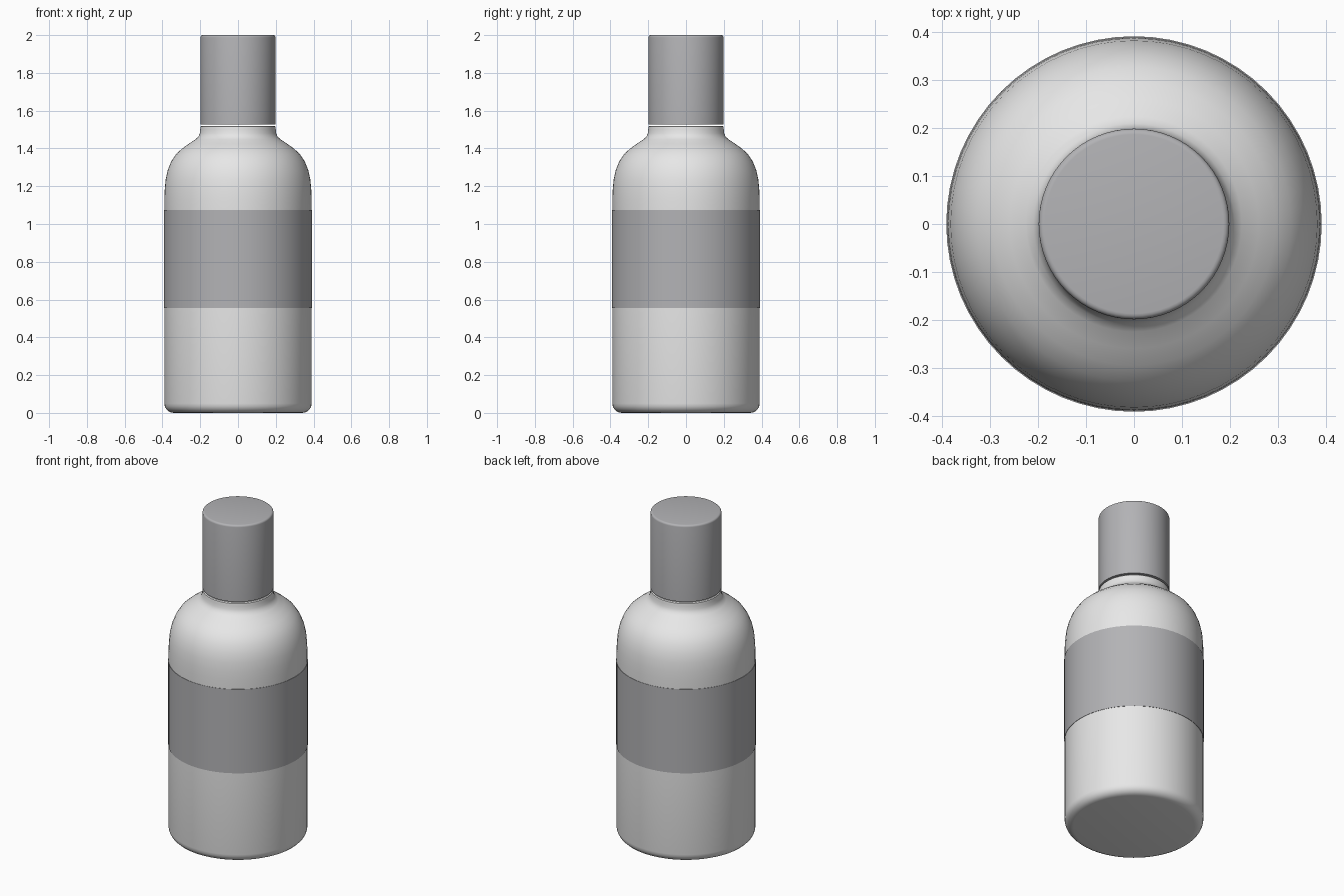
import bpy, bmesh, math

if "Cube" in bpy.data.objects:
    bpy.data.objects.remove(bpy.data.objects["Cube"])

SIDES = 64

def material(name, rgb):
    m = bpy.data.materials.new(name)
    m.diffuse_color = (*rgb, 1)
    m.use_nodes = True
    m.node_tree.nodes["Principled BSDF"].inputs["Base Color"].default_value = m.diffuse_color
    return m

def lathe(name, profile, mat, closed=False, angle=35):
    """Spin (radius, height) points round z; radius 0 points become poles."""
    bm = bmesh.new()
    verts = [bm.verts.new((r, 0, z)) for r, z in profile]
    edges = [bm.edges.new(p) for p in zip(verts, verts[1:])]
    if closed:
        edges.append(bm.edges.new((verts[-1], verts[0])))
    bmesh.ops.spin(bm, geom=verts + edges, cent=(0, 0, 0), axis=(0, 0, 1),
                   angle=math.tau, steps=SIDES, use_duplicate=False)
    bmesh.ops.remove_doubles(bm, verts=bm.verts[:], dist=1e-5)
    bmesh.ops.recalc_face_normals(bm, faces=bm.faces[:])
    mesh = bpy.data.meshes.new(name)
    bm.to_mesh(mesh)
    bm.free()
    mesh.materials.append(mat)
    ob = bpy.data.objects.new(name, mesh)
    bpy.context.collection.objects.link(ob)
    bpy.ops.object.select_all(action='DESELECT')
    ob.select_set(True)
    bpy.context.view_layer.objects.active = ob
    bpy.ops.object.shade_smooth_by_angle(angle=math.radians(angle))
    return ob

def fillet(cx, cz, r, a0, a1, n=5):
    """Arc points between two angles in degrees."""
    return [(cx + r * math.cos(math.radians(a0 + (a1 - a0) * i / n)),
             cz + r * math.sin(math.radians(a0 + (a1 - a0) * i / n))) for i in range(n + 1)]

white = material("bottle white", (0.8, 0.8, 0.8))
grey = material("cool grey", (0.45, 0.45, 0.465))

# Bottle: rounded foot, straight wall, domed shoulder, short neck
shoulder = [(0.388, 1.18), (0.383, 1.235), (0.372, 1.285), (0.354, 1.33), (0.328, 1.37),
            (0.295, 1.4), (0.26, 1.425), (0.225, 1.448), (0.21, 1.462), (0.202, 1.48)]
lathe("bottle", [(0, 0)] + fillet(0.34, 0.05, 0.05, -90, 0)
      + [(0.39, 0.55), (0.39, 1.08), (0.39, 1.13)] + shoulder
      + [(0.2, 1.5), (0.198, 1.515), (0.193, 1.52), (0, 1.52)], white)

# Label band wrapped round the wall
lathe("label_band", [(0.388, 0.555), (0.392, 0.555), (0.392, 1.075), (0.388, 1.075)],
      grey, closed=True)

# Cap
lathe("cap", [(0, 1.527), (0.199, 1.527)] + fillet(0.187, 1.988, 0.012, 0, 90, 4)
      + [(0, 2.0)], grey)
